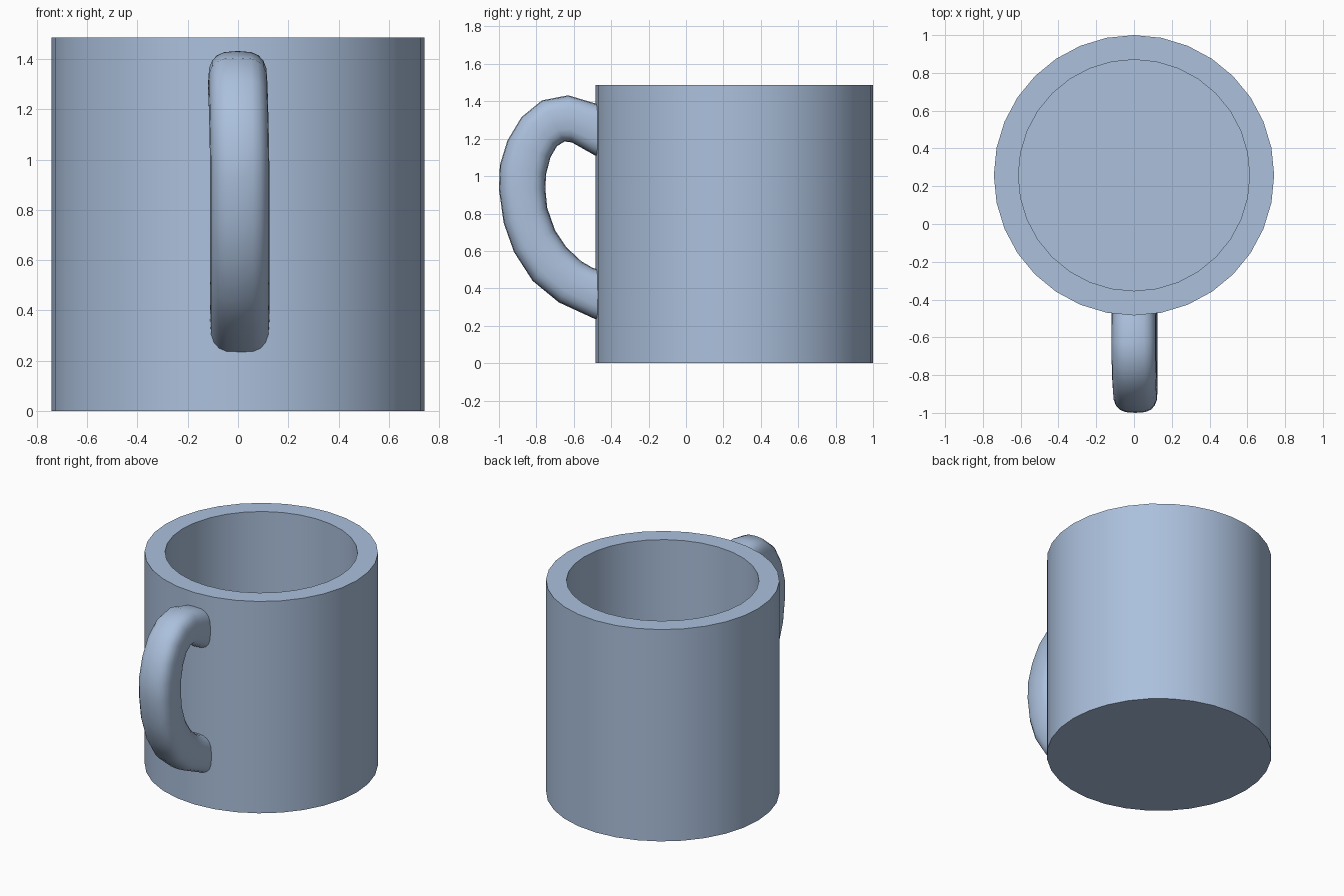
import bpy, bmesh, math

if "Cube" in bpy.data.objects:
    bpy.data.objects.remove(bpy.data.objects["Cube"])

mat = bpy.data.materials.new("pale_blue")
mat.diffuse_color = (0.41, 0.53, 0.72, 1)
mat.use_nodes = True
mat.node_tree.nodes["Principled BSDF"].inputs["Base Color"].default_value = mat.diffuse_color


def finish(bm, name):
    bmesh.ops.recalc_face_normals(bm, faces=bm.faces)
    me = bpy.data.meshes.new(name)
    bm.to_mesh(me)
    bm.free()
    me.materials.append(mat)
    ob = bpy.data.objects.new(name, me)
    bpy.context.collection.objects.link(ob)
    bpy.ops.object.select_all(action='DESELECT')
    ob.select_set(True)
    bpy.context.view_layer.objects.active = ob
    bpy.ops.object.shade_smooth_by_angle(angle=math.radians(40))
    return ob


def skin(bm, rings):
    """Bridge a list of vertex rings and cap both ends."""
    vr = [[bm.verts.new(p) for p in ring] for ring in rings]
    n = len(vr[0])
    for a, b in zip(vr, vr[1:]):
        for i in range(n):
            j = (i + 1) % n
            bm.faces.new((a[i], a[j], b[j], b[i]))
    bm.faces.new(vr[0])
    bm.faces.new(vr[-1])


# Cup: closed base, thick wall, flat rim, open cavity
SIDES, CY = 32, 0.258
profile = [(0.742, 0), (0.742, 1.486), (0.612, 1.486), (0.612, 0.13)]
bm = bmesh.new()
skin(bm, [[(r * math.sin(2 * math.pi * i / SIDES), CY + r * math.cos(2 * math.pi * i / SIDES), z)
           for i in range(SIDES)] for r, z in profile])
finish(bm, "cup_body")

# Handle: rounded-square section swept between outer and inner outlines (y, z)
outer = [(-0.45, 1.38), (-0.50, 1.393), (-0.63, 1.432), (-0.77, 1.405), (-0.88, 1.315), (-0.955, 1.19),
         (-0.995, 1.06), (-1.0, 0.93), (-0.975, 0.75), (-0.92, 0.595), (-0.82, 0.44),
         (-0.68, 0.325), (-0.50, 0.242), (-0.45, 0.22)]
inner = [(-0.45, 1.09), (-0.50, 1.118), (-0.61, 1.18), (-0.65, 1.185), (-0.69, 1.16), (-0.725, 1.10),
         (-0.748, 1.01), (-0.752, 0.93), (-0.742, 0.83), (-0.70, 0.71), (-0.64, 0.62),
         (-0.56, 0.545), (-0.50, 0.51), (-0.45, 0.495)]
N = 20


def power(v):
    return math.copysign(abs(v) ** 0.68, v)


rings = []
for k, ((oy, oz), (iy, iz)) in enumerate(zip(outer, inner)):
    shift = 0.007 - 0.008 * max(0, (oz - 1.0) / 0.43)
    ring = []
    for i in range(N):
        a = 2 * math.pi * i / N
        u, w = power(math.cos(a)), power(math.sin(a))
        t = (1 + u) / 2
        ring.append((shift + 0.118 * w, iy + (oy - iy) * t, iz + (oz - iz) * t))
    rings.append(ring)
bm = bmesh.new()
skin(bm, rings)
finish(bm, "handle")
